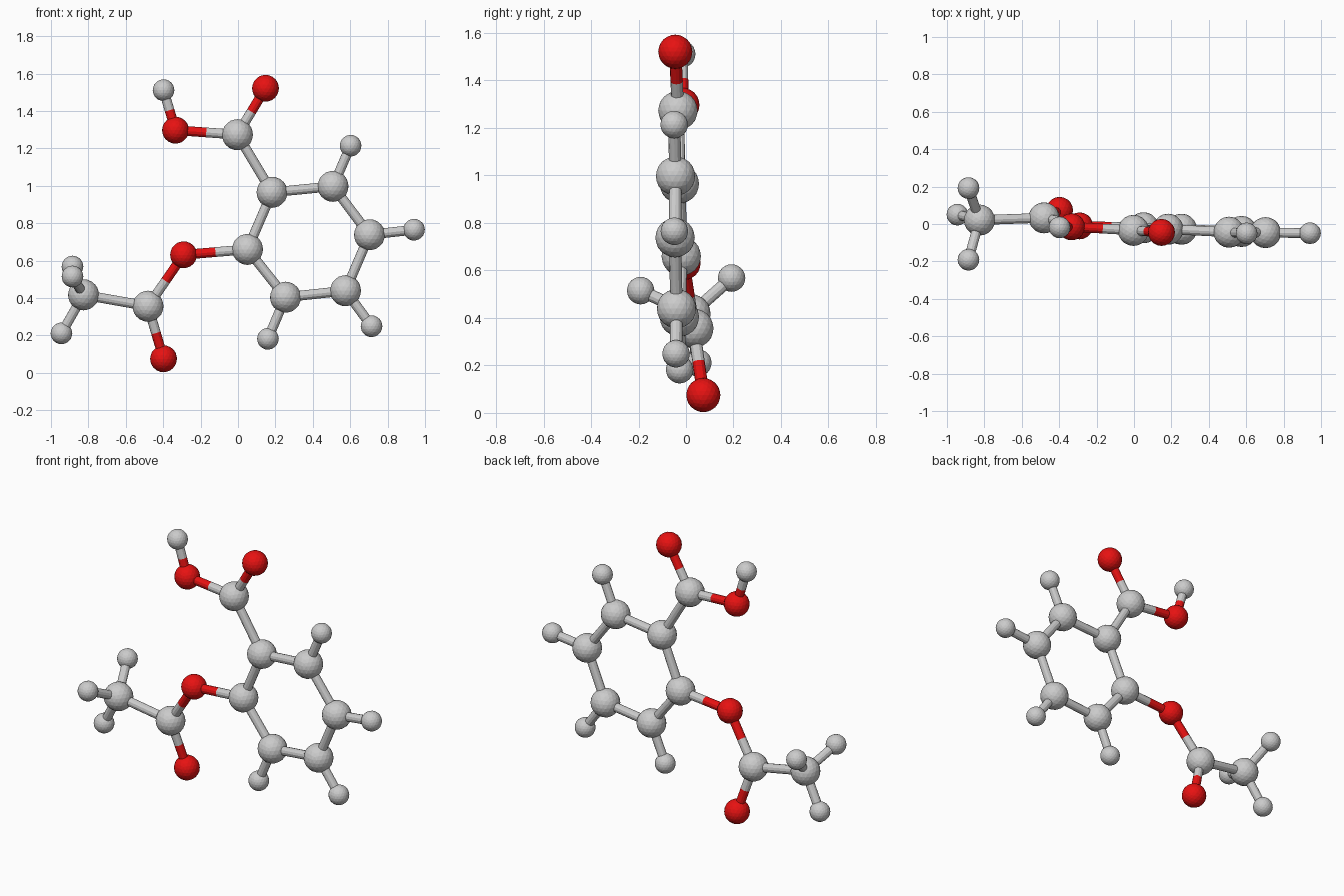
import bpy
from mathutils import Vector

if "Cube" in bpy.data.objects:
    bpy.data.objects.remove(bpy.data.objects["Cube"])

BOND_R = 0.026
RADIUS = {"C": 0.083, "O": 0.072, "H": 0.058}
NAMES = {"C": "carbon", "O": "oxygen", "H": "hydrogen"}

red = bpy.data.materials.new("red")
red.diffuse_color = (0.8, 0.006, 0.006, 1)
red.use_nodes = True
red.node_tree.nodes["Principled BSDF"].inputs["Base Color"].default_value = red.diffuse_color

# Atom centres
ATOMS = {
    # ring
    "C1": (0.182, -0.028, 0.965), "C2": (0.508, -0.044, 0.997),
    "C3": (0.703, -0.046, 0.738), "C4": (0.575, -0.040, 0.439),
    "C5": (0.254, -0.028, 0.404), "C6": (0.051, -0.020, 0.660),
    "H2": (0.602, -0.050, 1.214), "H3": (0.941, -0.049, 0.765),
    "H4": (0.714, -0.042, 0.249), "H5": (0.160, -0.027, 0.182),
    # acid group
    "C7": (-0.003, -0.034, 1.273), "O2": (0.147, -0.045, 1.521),
    "O1": (-0.334, -0.015, 1.297), "H1": (-0.398, -0.018, 1.511),
    # ester group
    "O3": (-0.291, -0.010, 0.631), "C8": (-0.481, 0.033, 0.356),
    "O4": (-0.398, 0.073, 0.075), "C9": (-0.826, 0.021, 0.417),
    "H6": (-0.944, 0.050, 0.211), "H7": (-0.885, 0.192, 0.568),
    "H8": (-0.885, -0.191, 0.515),
}
BONDS = ("C1-C2 C2-C3 C3-C4 C4-C5 C5-C6 C6-C1 C2-H2 C3-H3 C4-H4 C5-H5 "
         "C1-C7 C7-O2 C7-O1 O1-H1 C6-O3 O3-C8 C8-O4 C8-C9 C9-H6 C9-H7 C9-H8")


def finish(name, element):
    ob = bpy.context.object
    ob.name = name
    if element == "O":
        ob.data.materials.append(red)


def stick(name, a, b, element):
    d = b - a
    bpy.ops.mesh.primitive_cylinder_add(
        vertices=12, radius=BOND_R, depth=d.length, location=(a + b) / 2,
        rotation=d.to_track_quat("Z", "Y").to_euler())
    finish(name, element)


# Atoms: faceted balls
for key, pos in ATOMS.items():
    bpy.ops.mesh.primitive_ico_sphere_add(
        subdivisions=3, radius=RADIUS[key[0]], location=pos)
    finish(f"{NAMES[key[0]]}_ball_{key[1:]}", key[0])

# Bonds: each half takes the colour of its own atom
for i, bond in enumerate(BONDS.split()):
    p, q = bond.split("-")
    a, b = Vector(ATOMS[p]), Vector(ATOMS[q])
    if "O" in bond:
        mid = (a + b) / 2
        stick(f"bond_{i}_half_a", a, mid, p[0])
        stick(f"bond_{i}_half_b", mid, b, q[0])
    else:
        stick(f"bond_{i}", a, b, p[0])
